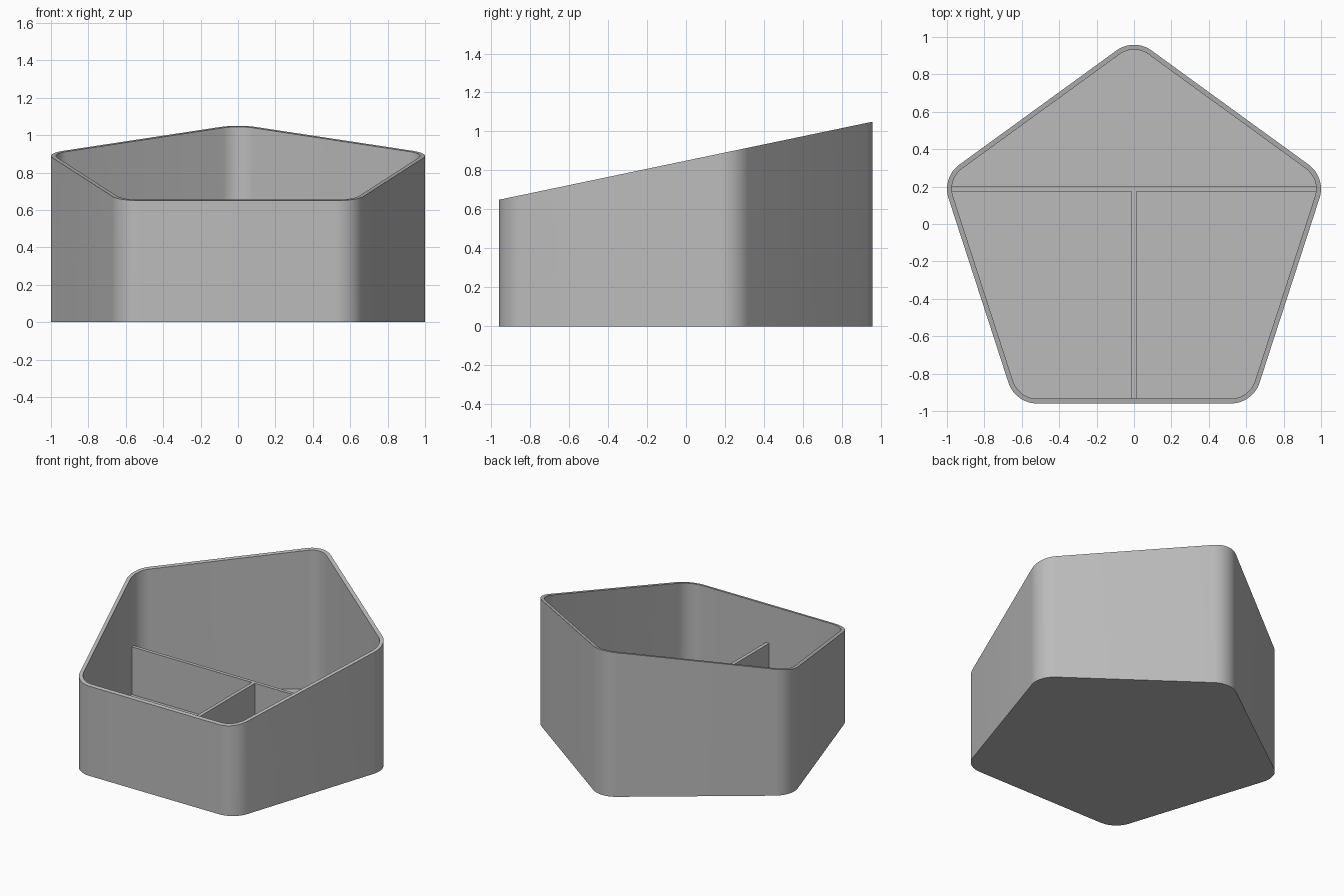
import bpy, bmesh
from math import sin, cos, pi, radians

if "Cube" in bpy.data.objects:
    bpy.data.objects.remove(bpy.data.objects["Cube"])

CENTRE_Y = -0.085    # middle of the pentagon
CORNER_R = 0.883     # distance to the corner arc centres
ROUND = 0.16         # outer corner radius
WALL = 0.026
FLOOR = 0.035
DIVIDER_TOP = 0.38
DIVIDER_Y = 0.188
STEPS = 12

grey = bpy.data.materials.new("plain grey")
grey.use_nodes = True
colour = (0.5, 0.5, 0.5, 1)
grey.diffuse_color = colour
grey.node_tree.nodes["Principled BSDF"].inputs["Base Color"].default_value = colour


def outline(radius):
    """Rounded pentagon, pointing to the back."""
    points = []
    for i in range(5):
        a = pi / 2 + i * 2 * pi / 5
        for s in range(STEPS + 1):
            b = a + radians(72) * (s / STEPS - 0.5)
            points.append((CORNER_R * cos(a) + radius * cos(b),
                           CENTRE_Y + CORNER_R * sin(a) + radius * sin(b)))
    return points


def rim_height(y):
    return 0.85 + 0.209 * y


def finish(name, bm):
    bmesh.ops.recalc_face_normals(bm, faces=bm.faces)
    mesh = bpy.data.meshes.new(name)
    bm.to_mesh(mesh)
    bm.free()
    obj = bpy.data.objects.new(name, mesh)
    bpy.context.collection.objects.link(obj)
    mesh.materials.append(grey)
    return obj


def box(name, x0, x1, y0, y1, z0, z1):
    bm = bmesh.new()
    bmesh.ops.create_cube(bm, size=1)
    for v in bm.verts:
        v.co = (x0 if v.co.x < 0 else x1,
                y0 if v.co.y < 0 else y1,
                z0 if v.co.z < 0 else z1)
    return finish(name, bm)


# Pentagonal tub: bottom, outer wall, sloping rim, inner wall, floor
bm = bmesh.new()
outer, inner = outline(ROUND), outline(ROUND - WALL)
rings = [[bm.verts.new((x, y, 0)) for x, y in outer],
         [bm.verts.new((x, y, rim_height(y))) for x, y in outer],
         [bm.verts.new((x, y, rim_height(y))) for x, y in inner],
         [bm.verts.new((x, y, FLOOR)) for x, y in inner]]
for low, high in zip(rings, rings[1:]):
    for i in range(len(low)):
        j = (i + 1) % len(low)
        bm.faces.new((low[i], low[j], high[j], high[i]))
bm.faces.new(rings[0])
bm.faces.new(rings[-1])
tub = finish("tub", bm)
bpy.context.view_layer.objects.active = tub
tub.select_set(True)
bpy.ops.object.shade_smooth_by_angle(angle=radians(30))

# Dividers, with their ends set into the walls
half = WALL / 2
box("cross_divider", -0.985, 0.985, DIVIDER_Y - half, DIVIDER_Y + half, FLOOR / 2, DIVIDER_TOP)
box("front_divider", -half, half, -0.945, DIVIDER_Y - half, FLOOR / 2, DIVIDER_TOP)
